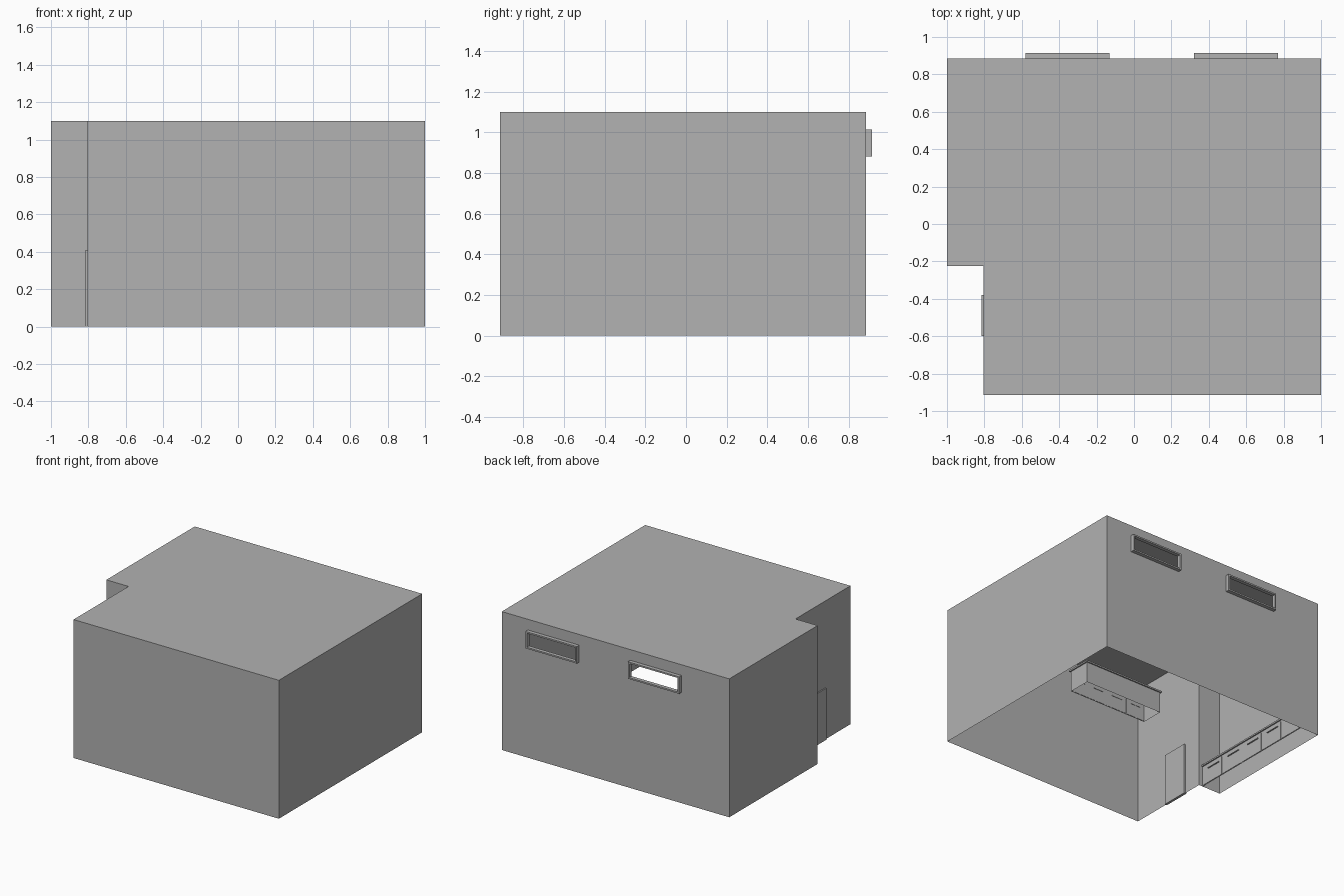
import bpy, bmesh

cube = bpy.data.objects.get("Cube")
if cube:
    bpy.data.objects.remove(cube, do_unlink=True)

grey = bpy.data.materials.new("plain_grey")
grey.use_nodes = True
grey.diffuse_color = (0.445, 0.445, 0.445, 1)
grey.node_tree.nodes["Principled BSDF"].inputs["Base Color"].default_value = grey.diffuse_color


def finish(name, bm):
    mesh = bpy.data.meshes.new(name)
    bm.to_mesh(mesh)
    bm.free()
    mesh.materials.append(grey)
    obj = bpy.data.objects.new(name, mesh)
    bpy.context.collection.objects.link(obj)
    return obj


def box(name, x, y, z, open_bottom=False):
    """Box from three (low, high) ranges."""
    bm = bmesh.new()
    bmesh.ops.create_cube(bm, size=1)
    for v in bm.verts:
        v.co = [r[c > 0] for r, c in zip((x, y, z), v.co)]
    if open_bottom:
        low = [f for f in bm.faces if f.normal.z < -0.9]
        bmesh.ops.delete(bm, geom=low, context="FACES")
    return finish(name, bm)


# Room dimensions
LEFT, RIGHT = 1.0, -1.0
FRONT, BACK = -0.915, 0.885
HEIGHT = 1.1
NOTCH_X, NOTCH_Y = -0.805, -0.225
WINDOWS = [(-0.58, -0.13), (0.32, 0.77)]
SILL, LINTEL = 0.88, 1.015

# Walls and roof: thin shell, open underneath, with window holes in the back
bm = bmesh.new()
plan = [(LEFT, BACK), (RIGHT, BACK), (RIGHT, NOTCH_Y), (NOTCH_X, NOTCH_Y),
        (NOTCH_X, FRONT), (LEFT, FRONT)]
bm.faces.new([bm.verts.new((x, y, HEIGHT)) for x, y in plan])
for (x0, y0), (x1, y1) in zip(plan[1:], plan[2:] + plan[:1]):
    corners = [(x0, y0, 0), (x1, y1, 0), (x1, y1, HEIGHT), (x0, y0, HEIGHT)]
    bm.faces.new([bm.verts.new(c) for c in corners])
xs = [RIGHT, *WINDOWS[0], *WINDOWS[1], LEFT]
zs = [0, SILL, LINTEL, HEIGHT]
for i, (x0, x1) in enumerate(zip(xs, xs[1:])):
    for j, (z0, z1) in enumerate(zip(zs, zs[1:])):
        if j == 1 and i in (1, 3):
            continue
        corners = [(x1, BACK, z0), (x0, BACK, z0), (x0, BACK, z1), (x1, BACK, z1)]
        bm.faces.new([bm.verts.new(c) for c in corners])
bmesh.ops.remove_doubles(bm, verts=bm.verts, dist=0.0001)
finish("room_shell", bm)

# Window frames
T = 0.012
depth = (BACK, 0.915)
for n, (x0, x1) in enumerate(WINDOWS):
    name = f"window_{n + 1}_"
    box(name + "sill", (x0, x1), depth, (SILL, SILL + T))
    box(name + "head", (x0, x1), depth, (LINTEL - T, LINTEL))
    box(name + "jamb_right", (x0, x0 + T), depth, (SILL + T, LINTEL - T))
    box(name + "jamb_left", (x1 - T, x1), depth, (SILL + T, LINTEL - T))

# Door in the recessed side wall
box("entrance_door", (-0.815, -0.795), (-0.6, -0.38), (0, 0.41))

# Wall counter with five cupboard doors
TOP = 0.165
box("wall_counter", (RIGHT, -0.84), (NOTCH_Y, BACK), (0, TOP), True)
box("wall_countertop", (RIGHT, -0.83), (NOTCH_Y, BACK), (TOP, TOP + 0.012))
step = (BACK - NOTCH_Y) / 5
for i in range(5):
    y = NOTCH_Y + i * step
    box(f"wall_cupboard_door_{i + 1}", (-0.841, -0.836),
        (y + 0.004, y + step - 0.004), (0.006, 0.155))
    box(f"wall_cupboard_handle_{i + 1}", (-0.836, -0.828),
        (y + 0.07, y + 0.19), (0.12, 0.126))

# Island with four cupboard doors on its front
box("island", (0.09, 0.78), (0.22, 0.4), (0, TOP), True)
box("island_countertop", (0.08, 0.79), (0.21, 0.41), (TOP, TOP + 0.012))
step = 0.69 / 4
for i in range(4):
    x = 0.09 + i * step
    box(f"island_cupboard_door_{i + 1}", (x + 0.004, x + step - 0.004),
        (0.216, 0.222), (0.006, 0.155))
    box(f"island_cupboard_handle_{i + 1}", (x + 0.04, x + 0.13),
        (0.21, 0.225), (0.105, 0.111))
